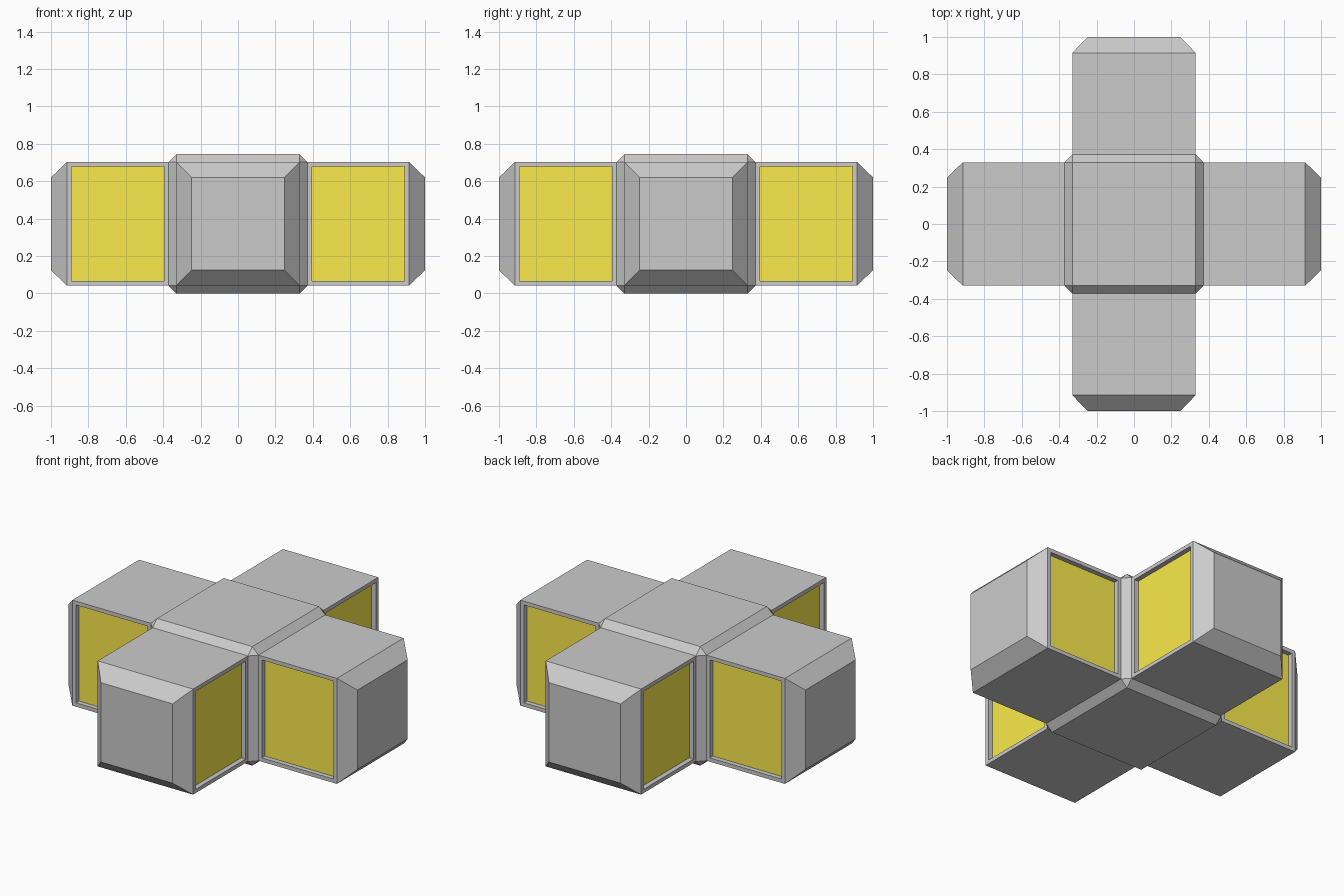
import bpy, bmesh, math
from mathutils import Matrix, Vector

if "Cube" in bpy.data.objects:
    bpy.data.objects.remove(bpy.data.objects["Cube"])

MID = 0.372     # height of the centre
CORE = 0.372    # half size of the core
HALF = 0.33     # half width of an arm
NECK, TIP = 0.915, 1.0
TIP_HALF = 0.248
FRAME, DEPTH = 0.034, 0.03


def material(name, rgb):
    m = bpy.data.materials.new(name)
    m.diffuse_color = (*rgb, 1)
    m.use_nodes = True
    m.node_tree.nodes["Principled BSDF"].inputs["Base Color"].default_value = m.diffuse_color
    return m


GREY = material("light_grey", (0.8, 0.8, 0.8))
DARK = material("dark_grey", (0.55, 0.55, 0.55))
YELLOW = material("window_yellow", (0.97, 0.83, 0.07))


def finish(bm, name, mats, turn=0):
    bm.normal_update()
    me = bpy.data.meshes.new(name)
    bm.to_mesh(me)
    bm.free()
    for m in mats:
        me.materials.append(m)
    ob = bpy.data.objects.new(name, me)
    ob.location.z = MID
    ob.rotation_euler.z = turn
    bpy.context.collection.objects.link(ob)


def facing(bm, axis):
    """Faces whose normal points along the given axis."""
    bm.normal_update()
    return [f for f in bm.faces if f.normal.dot(Vector(axis)) > 0.99]


# Core: bevelled cube, dark top and bottom, open where the arms join
bm = bmesh.new()
bmesh.ops.create_cube(bm, size=2 * CORE)
bmesh.ops.bevel(bm, geom=bm.edges[:], offset=CORE - HALF, segments=1,
                affect='EDGES', profile=0.5)
for z in (1, -1):
    for f in facing(bm, (0, 0, z)):
        f.material_index = 1
sides = [f for a in ((1, 0, 0), (-1, 0, 0), (0, 1, 0), (0, -1, 0))
         for f in facing(bm, a)]
bmesh.ops.delete(bm, geom=sides, context='FACES')
finish(bm, "core", [GREY, DARK])

for i, side in enumerate(("right", "back", "left", "front")):
    turn = i * math.pi / 2

    # Arm: square box with a tapered, dark-faced tip
    bm = bmesh.new()
    size = Matrix.Diagonal((NECK - CORE, 2 * HALF, 2 * HALF, 1))
    place = Matrix.Translation(((NECK + CORE) / 2, 0, 0))
    bmesh.ops.create_cube(bm, size=1, matrix=place @ size)
    bmesh.ops.delete(bm, geom=facing(bm, (-1, 0, 0)), context='FACES')
    tip = bmesh.ops.extrude_discrete_faces(bm, faces=facing(bm, (1, 0, 0)))["faces"][0]
    tip.material_index = 1
    for v in tip.verts:
        v.co = (TIP, math.copysign(TIP_HALF, v.co.y), math.copysign(TIP_HALF, v.co.z))

    # Window recesses in both flanks, with a straight reveal
    for y in (1, -1):
        face = facing(bm, (0, y, 0))[0]
        bmesh.ops.inset_region(bm, faces=[face], thickness=FRAME, use_boundary=True)
        pane = bmesh.ops.extrude_discrete_faces(bm, faces=[face])["faces"][0]
        bmesh.ops.translate(bm, verts=pane.verts[:], vec=(0, -y * DEPTH, 0))
        corners = [v.co.copy() for v in pane.verts]
        bmesh.ops.delete(bm, geom=[pane], context='FACES_ONLY')

        # Window pane at the bottom of the recess
        wb = bmesh.new()
        wb.faces.new([wb.verts.new(c) for c in corners])
        finish(wb, f"{side}_window_{'a' if y > 0 else 'b'}", [YELLOW], turn)

    finish(bm, f"{side}_arm", [GREY, DARK], turn)
